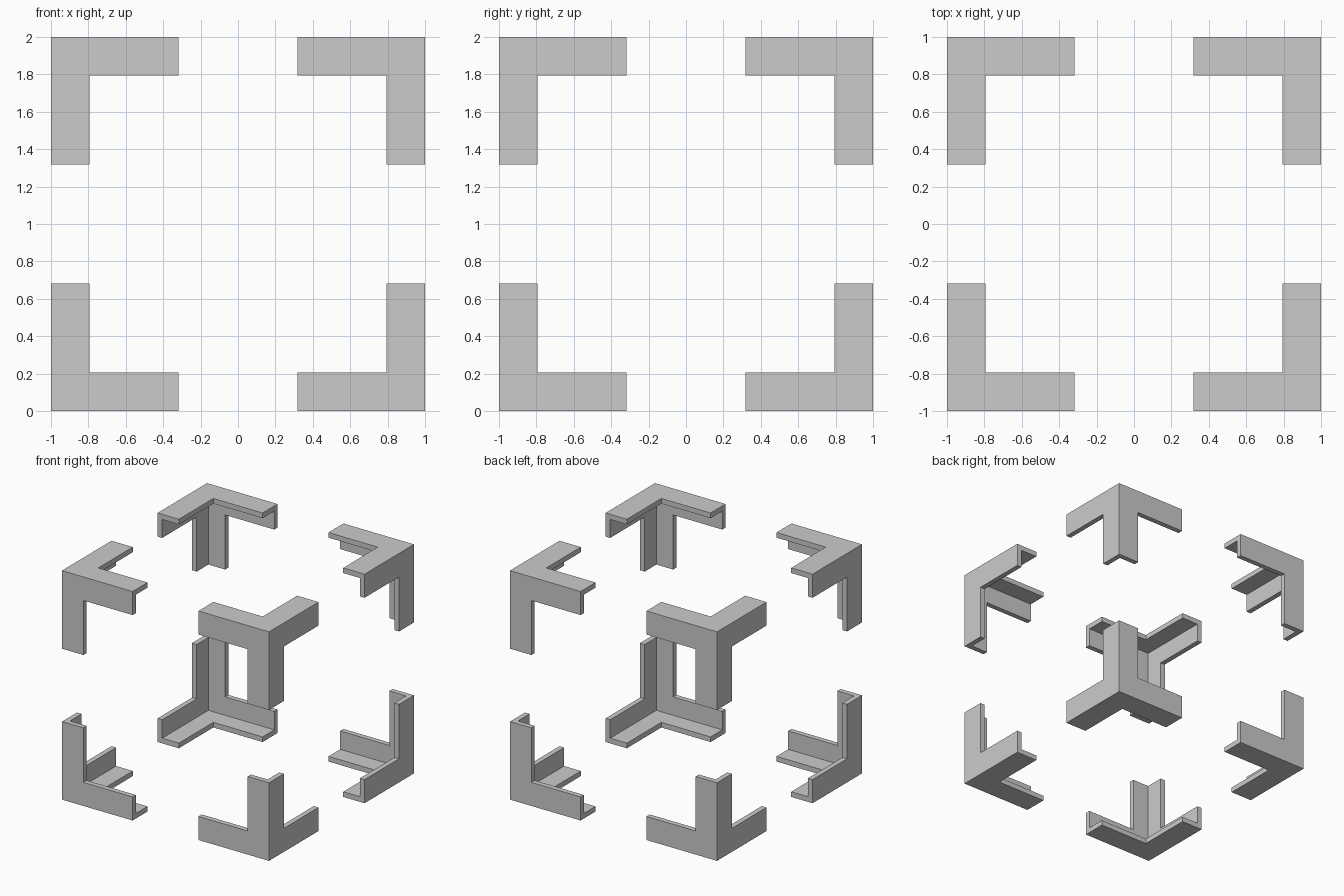
import bpy, bmesh
from itertools import product
from mathutils import Vector

if "Cube" in bpy.data.objects:
    bpy.data.objects.remove(bpy.data.objects["Cube"])

THICK, WIDTH, REACH = 0.045, 0.206, 0.682
steps = [0, THICK, WIDTH, REACH]


def filled(cell):
    # Three L-shaped plates meeting at the corner
    if min(cell) < 0 or max(cell) > 2:
        return False
    low, mid, _ = sorted(cell)
    return low == 0 and mid <= 1


# One corner guard, made from the outer faces of its plate cells
bm = bmesh.new()
for cell in product(range(3), repeat=3):
    if not filled(cell):
        continue
    for axis, side in product(range(3), (0, 1)):
        neighbour = list(cell)
        neighbour[axis] += 2 * side - 1
        if filled(neighbour):
            continue
        u, v = (axis + 1) % 3, (axis + 2) % 3
        quad = []
        for du, dv in ((0, 0), (1, 0), (1, 1), (0, 1)):
            p = list(cell)
            p[axis] += side
            p[u] += du
            p[v] += dv
            quad.append(bm.verts.new(Vector([steps[i] - 1 for i in p])))
        bm.faces.new(quad if side else quad[::-1])
bmesh.ops.remove_doubles(bm, verts=bm.verts[:], dist=1e-5)
bmesh.ops.dissolve_limit(bm, angle_limit=0.01, verts=bm.verts[:], edges=bm.edges[:])

mesh = bpy.data.meshes.new("corner_guards")
bm.to_mesh(mesh)
bm.free()
guards = bpy.data.objects.new("corner_guards", mesh)
bpy.context.collection.objects.link(guards)
guards.location.z = 1

# Mirror to all eight corners of the cube
mirror = guards.modifiers.new("eight_corners", 'MIRROR')
mirror.use_axis = (True, True, True)
